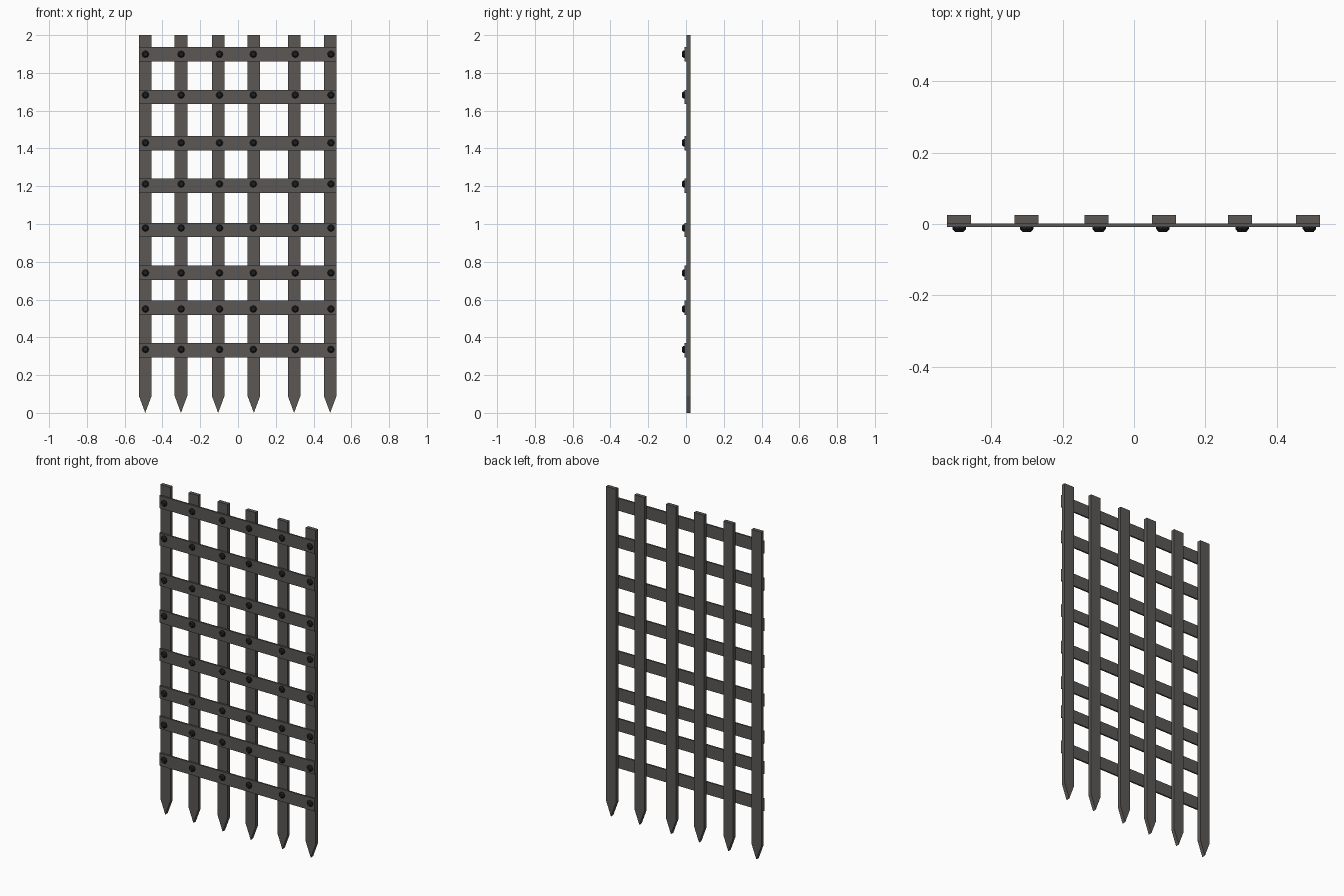
import bpy, bmesh, math
from mathutils import Matrix

if "Cube" in bpy.data.objects:
    bpy.data.objects.remove(bpy.data.objects["Cube"])


def material(name, color):
    m = bpy.data.materials.new(name)
    m.diffuse_color = color
    m.use_nodes = True
    m.node_tree.nodes["Principled BSDF"].inputs["Base Color"].default_value = m.diffuse_color
    return m


iron = material("iron", (0.105, 0.097, 0.09, 1))
dark = material("dark_iron", (0.014, 0.014, 0.016, 1))


def finish(name, bm, mat):
    bmesh.ops.recalc_face_normals(bm, faces=bm.faces)
    mesh = bpy.data.meshes.new(name)
    bm.to_mesh(mesh)
    bm.free()
    mesh.materials.append(mat)
    bpy.context.collection.objects.link(bpy.data.objects.new(name, mesh))


def plate(name, outline, y0, y1):
    # Extrude an xz outline from y0 to y1
    bm = bmesh.new()
    face = bm.faces.new([bm.verts.new((x, y0, z)) for x, z in outline])
    new = bmesh.ops.extrude_face_region(bm, geom=[face], use_keep_orig=True)["geom"]
    for v in new:
        if isinstance(v, bmesh.types.BMVert):
            v.co.y = y1
    finish(name, bm, iron)


BAR_X = [-0.491, -0.302, -0.105, 0.084, 0.297, 0.488]
STRAP_Z = [0.332, 0.557, 0.742, 0.968, 1.202, 1.427, 1.672, 1.899]
RIVET_X = [-0.490, -0.301, -0.098, 0.081, 0.303, 0.492]
RIVET_Z = [0.336, 0.550, 0.741, 0.979, 1.212, 1.430, 1.683, 1.899]
W, H = 0.0335, 0.038

# Upright bars with pointed lower ends
for i, x in enumerate(BAR_X):
    plate(f"upright_bar_{i + 1}",
          [(x, 0), (x + W, 0.09), (x + W, 2), (x - W, 2), (x - W, 0.09)], 0.002, 0.025)

# Flat cross straps on the front
for i, z in enumerate(STRAP_Z):
    plate(f"cross_strap_{i + 1}",
          [(-0.5245, z - H), (0.5215, z - H), (0.5215, z + H), (-0.5245, z + H)], -0.008, 0.002)


def rivet(name, x, z):
    # Eight-sided head: short collar, then a chamfered cap
    bm = bmesh.new()
    for r0, r1, y0, y1 in ((0.019, 0.019, -0.006, -0.014), (0.019, 0.012, -0.014, -0.022)):
        at = Matrix.Translation((x, (y0 + y1) / 2, z)) @ Matrix.Rotation(math.pi / 2, 4, 'X')
        bmesh.ops.create_cone(bm, cap_ends=False, segments=8, radius1=r0, radius2=r1,
                              depth=y0 - y1, matrix=at)
    bmesh.ops.remove_doubles(bm, verts=bm.verts, dist=1e-5)
    bmesh.ops.holes_fill(bm, edges=bm.edges, sides=8)
    finish(name, bm, dark)


# Rivets at every crossing
for i, x in enumerate(RIVET_X):
    for j, z in enumerate(RIVET_Z):
        rivet(f"rivet_{i + 1}_{j + 1}", x, z)
